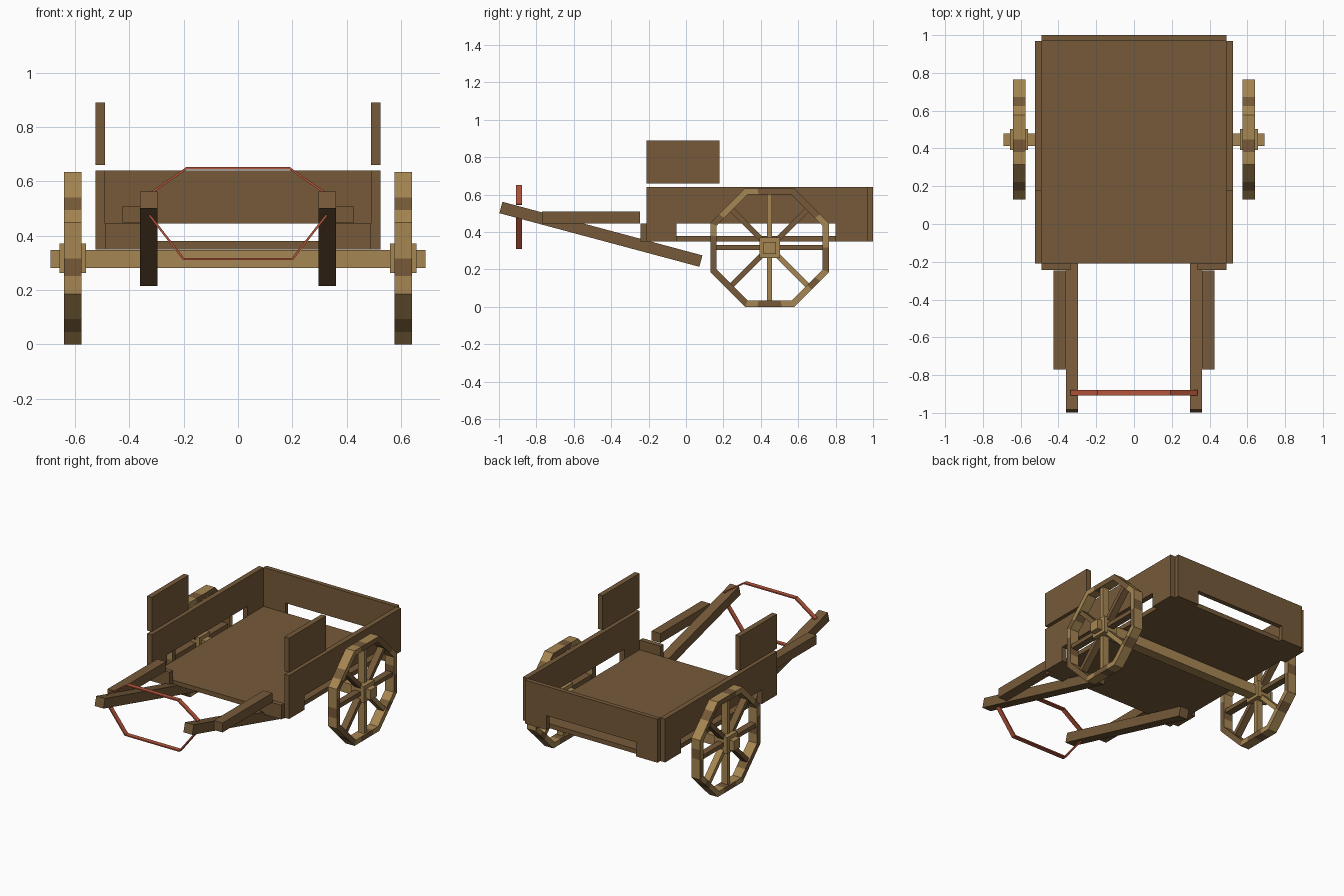
import bpy, bmesh, math
from mathutils import Matrix, Vector

cube = bpy.data.objects.get("Cube")
if cube:
    bpy.data.objects.remove(cube, do_unlink=True)


def material(name, rgb):
    m = bpy.data.materials.new(name)
    m.use_nodes = True
    m.diffuse_color = (*rgb, 1)
    bsdf = next(n for n in m.node_tree.nodes if n.type == 'BSDF_PRINCIPLED')
    bsdf.inputs["Base Color"].default_value = (*rgb, 1)
    bsdf.inputs["Roughness"].default_value = 0.9
    return m


BROWN = material("brown wood", (0.180, 0.102, 0.041))
TAN = material("tan wood", (0.380, 0.238, 0.085))
RED = material("red strap", (0.470, 0.093, 0.046))


def finish(name, bm, *mats):
    bmesh.ops.recalc_face_normals(bm, faces=bm.faces)
    me = bpy.data.meshes.new(name)
    bm.to_mesh(me)
    bm.free()
    for m in mats:
        me.materials.append(m)
    ob = bpy.data.objects.new(name, me)
    bpy.context.scene.collection.objects.link(ob)
    return ob


def add_box(bm, size, matrix):
    """Add a box of the given size, placed by the matrix, and return its faces."""
    r = bmesh.ops.create_cube(bm, size=1, matrix=matrix @ Matrix.Diagonal((*size, 1)))
    return {f for v in r["verts"] for f in v.link_faces}


def box(name, lo, hi, mat):
    lo, hi = Vector(lo), Vector(hi)
    bm = bmesh.new()
    add_box(bm, hi - lo, Matrix.Translation((lo + hi) / 2))
    return finish(name, bm, mat)


def side_box(name, s, lo, hi, mat):
    """Box on the +x side, or its mirror image when s is -1."""
    xs = sorted((s * lo[0], s * hi[0]))
    return box(name, (xs[0], *lo[1:]), (xs[1], *hi[1:]), mat)


def prism(name, outline, offset, mat):
    bm = bmesh.new()
    face = bm.faces.new([bm.verts.new(p) for p in outline])
    r = bmesh.ops.extrude_face_region(bm, geom=[face])
    moved = [v for v in r["geom"] if isinstance(v, bmesh.types.BMVert)]
    bmesh.ops.translate(bm, verts=moved, vec=offset)
    return finish(name, bm, mat)


def notched(a, b, na, nb):
    """Board outline with a notch cut up from its lower edge."""
    z0, z1, zn = 0.35, 0.64, 0.445
    return [(a, z0), (na, z0), (na, zn), (nb, zn), (nb, z0), (b, z0), (b, z1), (a, z1)]


# Bed and tailboard
box("bed_floor", (-0.49, -0.21, 0.35), (0.49, 0.97, 0.38), BROWN)
prism("back_board", [(x, 0.97, z) for x, z in notched(-0.49, 0.49, -0.33, 0.33)],
      (0, 0.03, 0), BROWN)

AXLE_Y, AXLE_Z = 0.447, 0.317
APOTHEM, RIM = 0.317, 0.034
# Grain of each rim side, counter-clockwise from +y: T tan, B brown
GRAIN = "BBTT TBBB BBBT TTTB TBBB BBBB TBBT TTBT".split()


def build_wheel(side, s):
    # Eight-sided rim, each side cut into four grain patches
    x0, x1 = s * 0.575, s * 0.64
    bm = bmesh.new()
    rings = []
    for k in range(8):
        a = k * math.pi / 4
        for j in range(4):
            t = (j / 4 - 0.5) * 2 * math.tan(math.pi / 8)
            ring = []
            for r, x in ((APOTHEM, x0), (APOTHEM, x1),
                         (APOTHEM - RIM, x1), (APOTHEM - RIM, x0)):
                y = r * (math.cos(a) - t * math.sin(a))
                z = r * (math.sin(a) + t * math.cos(a))
                ring.append(bm.verts.new((x, AXLE_Y + y, AXLE_Z + z)))
            rings.append(ring)
    for i in range(32):
        p, q = rings[i], rings[(i + 1) % 32]
        for c in range(4):
            d = (c + 1) % 4
            f = bm.faces.new((p[c], p[d], q[d], q[c]))
            if c % 2:
                f.material_index = int(GRAIN[i // 4][i % 4] == "B")
            else:
                f.material_index = int(i % 4 == 2)
    finish(side + "_wheel_rim", bm, TAN, BROWN)

    # Spokes run to the middle of each rim side
    bm = bmesh.new()
    for k in range(8):
        m = (Matrix.Translation((s * 0.6075, AXLE_Y, AXLE_Z))
             @ Matrix.Rotation(k * math.pi / 4, 4, 'X')
             @ Matrix.Translation((0, 0.165, 0)))
        for f in add_box(bm, (0.045, 0.25, 0.028), m):
            f.material_index = 0 if k in (2, 6, 7) else 1
    finish(side + "_wheel_spokes", bm, TAN, BROWN)

    # Square hub
    side_box(side + "_wheel_hub", s, (0.56, AXLE_Y - 0.055, AXLE_Z - 0.055),
             (0.656, AXLE_Y + 0.055, AXLE_Z + 0.055), TAN)


for side, s in (("left", 1), ("right", -1)):
    # Side board with its notch, and the raised board above it
    prism(side + "_side_board",
          [(s * 0.49, y, z) for y, z in notched(-0.21, 0.97, -0.05, 0.80)],
          (s * 0.035, 0, 0), BROWN)
    side_box(side + "_raised_board", s, (0.49, -0.21, 0.66), (0.525, 0.18, 0.89), BROWN)

    # Front post and the short rail resting against the shaft
    side_box(side + "_front_post", s, (0.335, -0.243, 0.35), (0.49, -0.21, 0.445), BROWN)
    side_box(side + "_rail", s, (0.36, -0.77, 0.447), (0.425, -0.245, 0.51), BROWN)

    # Sloping shaft
    bm = bmesh.new()
    add_box(bm, (0.065, 1.107, 0.063),
            Matrix.Translation((s * 0.328, -0.455, 0.388))
            @ Matrix.Rotation(math.radians(-15), 4, 'X'))
    finish(side + "_shaft", bm, BROWN)

    build_wheel(side, s)

box("axle", (-0.69, AXLE_Y - 0.033, AXLE_Z - 0.035),
    (0.69, AXLE_Y + 0.033, AXLE_Z + 0.031), TAN)

# Flat red strap looped between the shaft ends
upper = [(-0.333, 0.548), (-0.19, 0.648), (0.19, 0.648), (0.333, 0.548)]
lower = [(-0.333, 0.485), (-0.2, 0.314), (0.2, 0.314), (0.333, 0.485)]
for name, path in (("upper_strap", upper), ("lower_strap", lower)):
    bm = bmesh.new()
    for (xa, za), (xb, zb) in zip(path, path[1:]):
        length = math.hypot(xb - xa, zb - za)
        m = (Matrix.Translation(((xa + xb) / 2, -0.893, (za + zb) / 2))
             @ Matrix.Rotation(-math.atan2(zb - za, xb - xa), 4, 'Y'))
        add_box(bm, (length + 0.004, 0.03, 0.008), m)
    finish(name, bm, RED)
